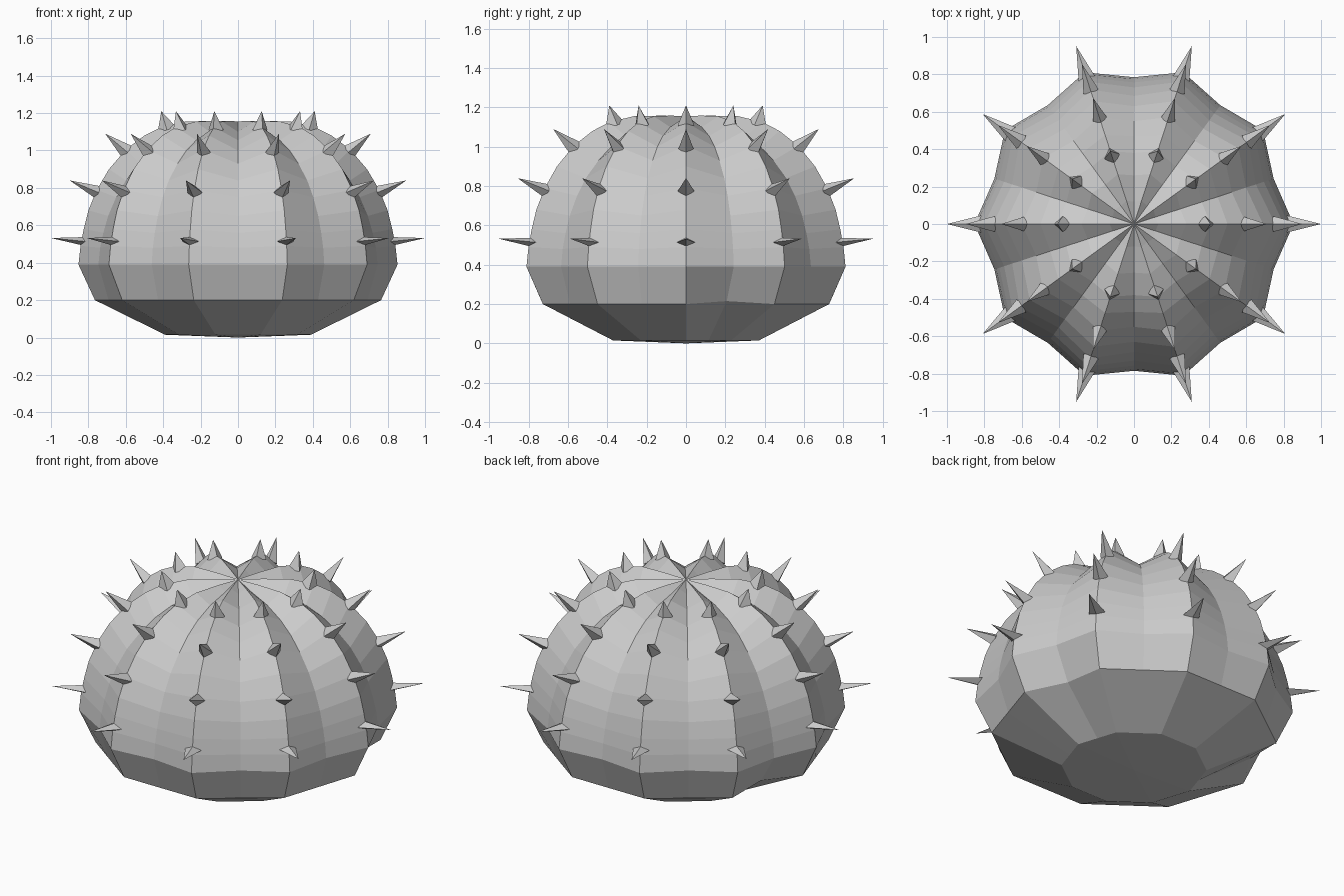
import bpy, bmesh
from math import sin, cos, pi
from mathutils import Vector

if "Cube" in bpy.data.objects:
    bpy.data.objects.remove(bpy.data.objects["Cube"])

RIBS = 10
STEP = 2 * pi / RIBS


def polar(r, a, z):
    return Vector((r * cos(a), r * sin(a), z))


def finish(bm, name):
    bmesh.ops.recalc_face_normals(bm, faces=bm.faces)
    mesh = bpy.data.meshes.new(name)
    bm.to_mesh(mesh)
    bm.free()
    bpy.context.collection.objects.link(bpy.data.objects.new(name, mesh))


# Ribbed body: ridge and valley profiles (radius, height) from top to bottom
ridge = [(.13, 1.158), (.28, 1.155), (.41, 1.125), (.50, 1.08), (.60, 1.005), (.69, .90),
         (.755, .79), (.80, .68), (.825, .58), (.842, .49), (.853, .39), (.765, .20), (.39, .015)]
valley = [(.12, 1.125), (.26, 1.10), (.38, 1.055), (.47, 1.00), (.55, .93), (.63, .84),
          (.685, .75), (.73, .65), (.757, .56), (.775, .48), (.785, .39), (.728, .20), (.371, .015)]

bm = bmesh.new()
rings = []
for row, (rp, vp) in enumerate(zip(ridge, valley)):
    ring = []
    for i in range(2 * RIBS):
        r, z = vp if i % 2 else rp
        if row == 11 and i in (1, 9):      # two small dents near the base
            r, z = .67, .215
        ring.append(bm.verts.new(polar(r, i * STEP / 2, z)))
    rings.append(ring)
n = 2 * RIBS
for a, b in zip(rings, rings[1:]):
    for i in range(n):
        bm.faces.new((a[i], b[i], b[(i + 1) % n], a[(i + 1) % n]))
for ring, z in ((rings[0], 1.155), (rings[-1], 0)):
    pole = bm.verts.new((0, 0, z))
    for i in range(n):
        bm.faces.new((pole, ring[i], ring[(i + 1) % n]))
finish(bm, "ribbed_body")

# Four-sided spines along every ridge:
# base radius, base height, tip radius, tip height, half width across, half width along
rows = [(.80, .512, 1.0, .532, .05, .026),
        (.745, .775, .90, .84, .042, .036),
        (.59, .99, .71, 1.09, .038, .042),
        (.38, 1.11, .41, 1.21, .042, .052)]
bm = bmesh.new()
for k in range(RIBS):
    a = k * STEP
    side = Vector((-sin(a), cos(a), 0))
    for br, bz, tr, tz, w, h in rows:
        base, tip = polar(br, a, bz), polar(tr, a, tz)
        along = (tip - base).normalized().cross(side)
        corners = [bm.verts.new(base + d) for d in (side * w, along * h, -side * w, -along * h)]
        top = bm.verts.new(tip)
        bm.faces.new(corners)
        for i in range(4):
            bm.faces.new((corners[i], corners[(i + 1) % 4], top))
finish(bm, "spines")
